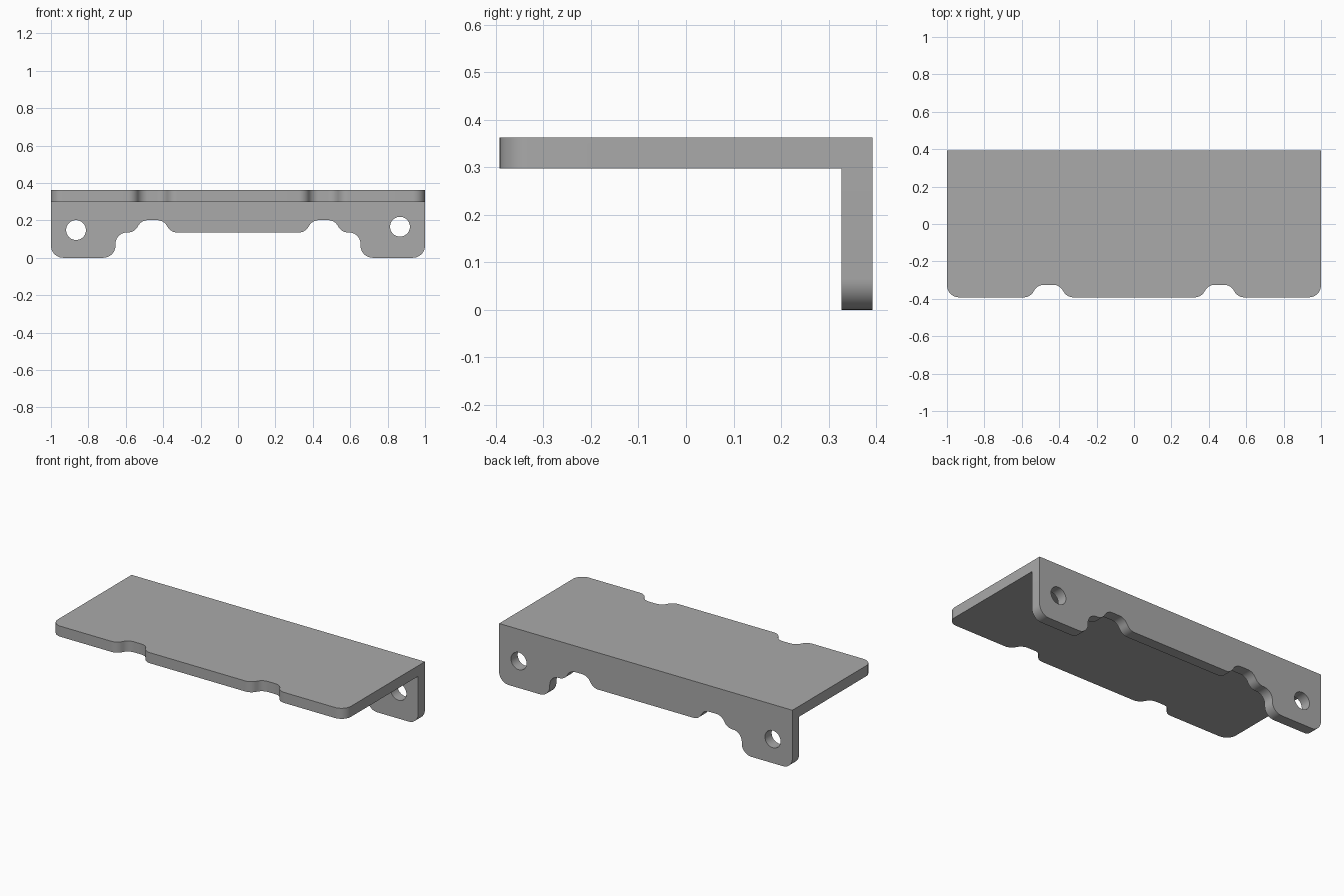
import bpy, bmesh, math
from mathutils import Vector, Matrix

cube = bpy.data.objects.get("Cube")
if cube:
    bpy.data.objects.remove(cube, do_unlink=True)

THICK, DEPTH, TOP = 0.065, 0.392, 0.362

grey = bpy.data.materials.new("plain grey")
grey.use_nodes = True
colour = (0.4, 0.4, 0.4, 1)
grey.diffuse_color = colour
grey.node_tree.nodes["Principled BSDF"].inputs["Base Color"].default_value = colour


def rounded(corners, steps=10):
    """Outline of a closed polygon of (x, y, radius) corners with fillets."""
    out = []
    for i, (x, y, r) in enumerate(corners):
        p = Vector((x, y))
        if not r:
            out.append(p)
            continue
        a = (Vector(corners[i - 1][:2]) - p).normalized()
        b = (Vector(corners[(i + 1) % len(corners)][:2]) - p).normalized()
        half = a.angle(b) / 2
        centre = p + (a + b).normalized() * r / math.sin(half)
        start = p + a * r / math.tan(half) - centre
        sweep = start.angle_signed(p + b * r / math.tan(half) - centre)
        for k in range(steps + 1):
            out.append(centre + Matrix.Rotation(-sweep * k / steps, 2) @ start)
    return out


def add_object(name, bm):
    bmesh.ops.recalc_face_normals(bm, faces=bm.faces)
    mesh = bpy.data.meshes.new(name)
    bm.to_mesh(mesh)
    bm.free()
    mesh.materials.append(grey)
    ob = bpy.data.objects.new(name, mesh)
    bpy.context.collection.objects.link(ob)
    return ob


def extruded(name, half, place, offset):
    """Mirror half an outline across x = 0 and extrude it."""
    corners = half + [(-x, y, r) for x, y, r in reversed(half)]
    bm = bmesh.new()
    face = bm.faces.new([bm.verts.new(place(p)) for p in rounded(corners)])
    new = bmesh.ops.extrude_face_region(bm, geom=[face])["geom"]
    bmesh.ops.translate(bm, vec=offset, verts=[v for v in new if isinstance(v, bmesh.types.BMVert)])
    return add_object(name, bm)


def notch(y, rise):
    """Shallow finger notch, from its outer to its inner end."""
    r = 0.06
    return [(0.555, y, r), (0.516, y + rise, r), (0.398, y + rise, r), (0.359, y, r)]


# Horizontal plate with two notches in the front edge
bracket = extruded("bracket", [(1, DEPTH, 0), (1, -DEPTH, 0.065)] + notch(-DEPTH, 0.067),
                   lambda p: (p.x, p.y, TOP - THICK), (0, 0, THICK))

# Hanging rear flange with feet and a stepped cutout
flange = extruded("rear_flange",
                  [(1, TOP - THICK / 2, 0), (1, 0, 0.065), (0.655, 0, 0.065), (0.655, 0.135, 0.06)]
                  + notch(0.135, 0.066),
                  lambda p: (p.x, DEPTH - THICK, p.y), (0, THICK, 0))

# Screw hole cutters, one slightly higher than the other
helpers = [(flange, "UNION")]
for side, x, z in (("right", -0.866, 0.148), ("left", 0.866, 0.166)):
    bm = bmesh.new()
    bmesh.ops.create_cone(bm, cap_ends=True, segments=48, radius1=0.053, radius2=0.053, depth=0.2,
                          matrix=Matrix.Translation((x, DEPTH - THICK / 2, z)) @ Matrix.Rotation(math.pi / 2, 4, "X"))
    helpers.append((add_object(side + "_hole_cutter", bm), "DIFFERENCE"))

# Combine into a single solid
for ob, operation in helpers:
    ob.hide_render = True
    mod = bracket.modifiers.new(ob.name, "BOOLEAN")
    mod.object, mod.operation, mod.solver = ob, operation, "EXACT"
bpy.context.view_layer.update()
solid = bpy.data.meshes.new_from_object(bracket.evaluated_get(bpy.context.evaluated_depsgraph_get()))
bracket.modifiers.clear()
bracket.data = solid
for ob, _ in helpers:
    bpy.data.objects.remove(ob, do_unlink=True)

# Remove leftover seams on flat faces
bm = bmesh.new()
bm.from_mesh(solid)
bmesh.ops.remove_doubles(bm, verts=bm.verts, dist=0.0001)
bmesh.ops.dissolve_limit(bm, angle_limit=math.radians(0.5), verts=bm.verts, edges=bm.edges)
bm.to_mesh(solid)
bm.free()

# Smooth the fillets and keep the rims sharp
bpy.ops.object.select_all(action="DESELECT")
bracket.select_set(True)
bpy.context.view_layer.objects.active = bracket
bpy.ops.object.shade_smooth_by_angle(angle=math.radians(30))
